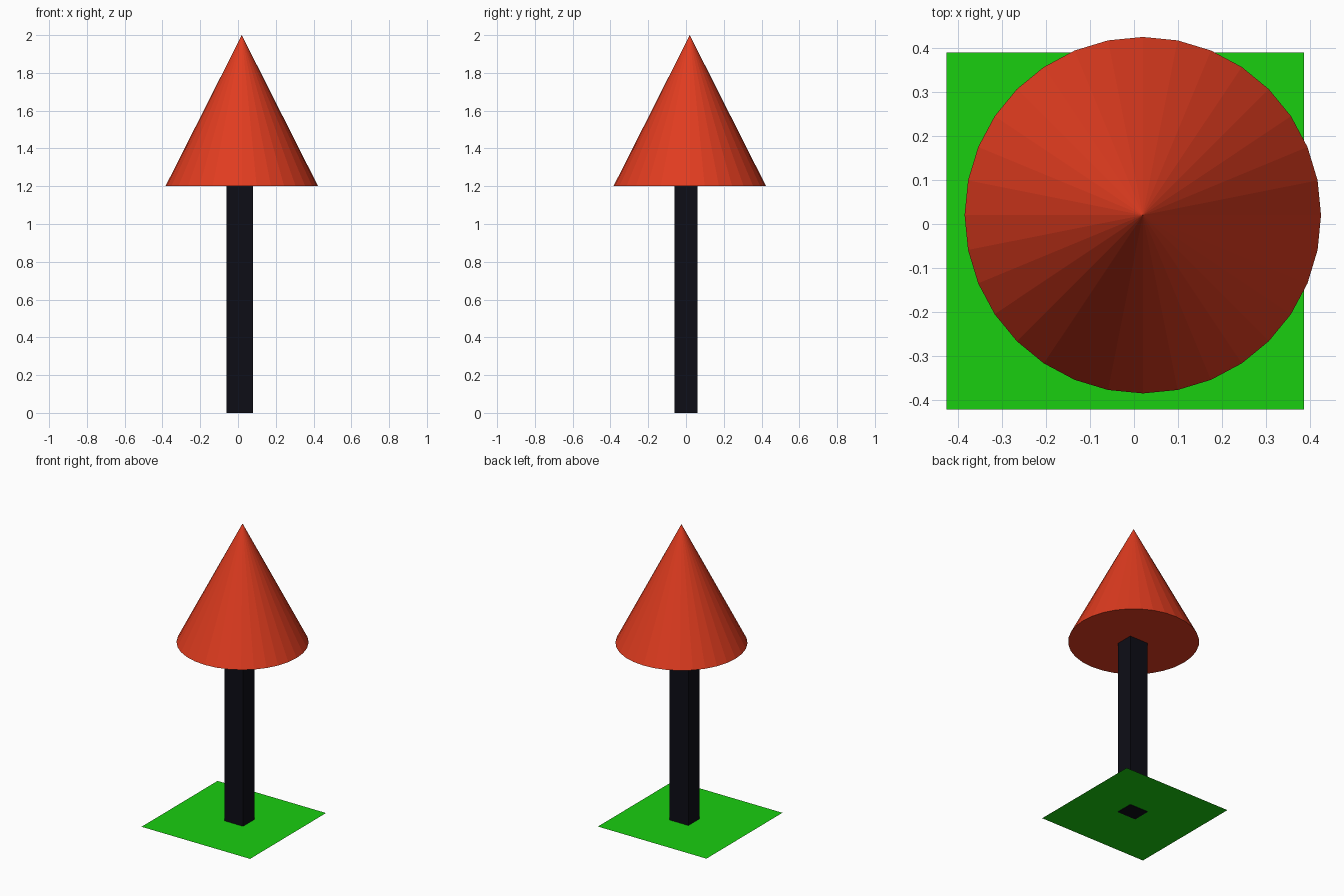
import bpy

if "Cube" in bpy.data.objects:
    bpy.data.objects.remove(bpy.data.objects["Cube"])


def finish(name, color):
    """Name the active object and give it a plain coloured material."""
    obj = bpy.context.object
    obj.name = name
    mat = bpy.data.materials.new(name + "_material")
    mat.diffuse_color = (*color, 1.0)
    mat.use_nodes = True
    mat.node_tree.nodes["Principled BSDF"].inputs["Base Color"].default_value = mat.diffuse_color
    obj.data.materials.append(mat)
    return obj


# Grass: flat square, a hair above the trunk's underside
bpy.ops.mesh.primitive_plane_add(size=0.81, location=(-0.02, -0.016, 0.003))
finish("grass", (0.01, 0.62, 0.005))

# Trunk: slim square post
bpy.ops.mesh.primitive_cube_add(size=1, location=(0.01, 0, 0.6))
trunk = finish("trunk", (0.004, 0.004, 0.008))
trunk.scale = (0.14, 0.12, 1.2)

# Foliage: faceted cone with closed base
bpy.ops.mesh.primitive_cone_add(vertices=32, radius1=0.404, depth=0.8,
                                location=(0.02, 0.02, 1.6))
finish("foliage", (0.75, 0.045, 0.014))
